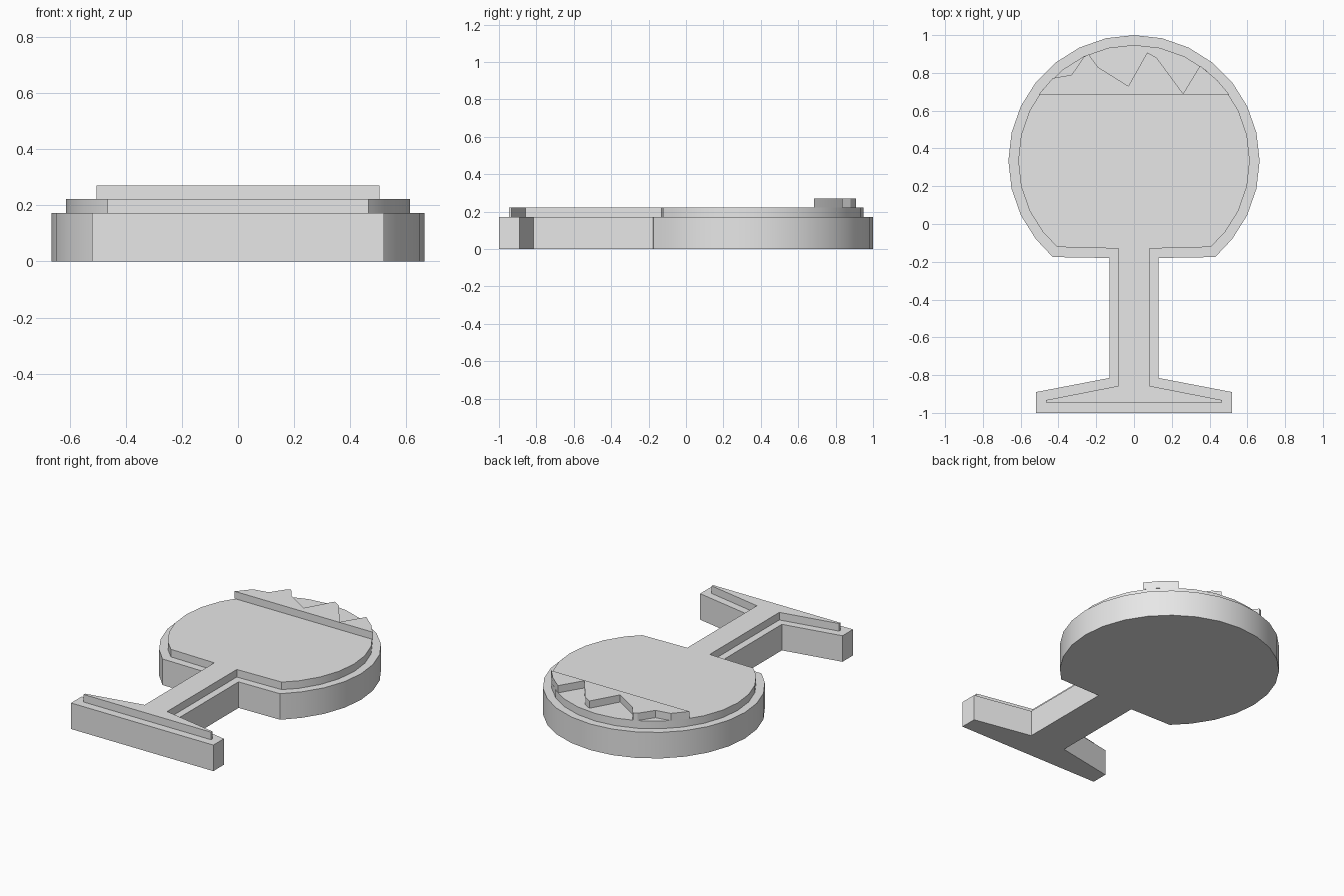
import bpy, bmesh
from math import sin, cos, pi

cube = bpy.data.objects.get("Cube")
if cube:
    bpy.data.objects.remove(cube, do_unlink=True)

CENTER_Y = 0.335
STEP = pi / 14          # the round head is a 28-sided circle

grey = bpy.data.materials.new("plain grey")
grey.use_nodes = True
grey.diffuse_color = (0.8, 0.8, 0.8, 1)
bsdf = next(n for n in grey.node_tree.nodes if n.type == "BSDF_PRINCIPLED")
bsdf.inputs["Base Color"].default_value = (0.8, 0.8, 0.8, 1)


def head_point(radius, step):
    """Point on the round head, counted in steps from the back."""
    return radius * sin(step * STEP), CENTER_Y + radius * cos(step * STEP)


def mirrored(half):
    """Close a right-hand outline that ends on the centre line."""
    return half + [(-x, y) for x, y in reversed(half[:-1])]


def slab(name, outline, bottom, top):
    """Extrude a flat outline between two heights."""
    bm = bmesh.new()
    face = bm.faces.new([bm.verts.new((x, y, bottom)) for x, y in outline])
    grown = bmesh.ops.extrude_face_region(bm, geom=[face], use_keep_orig=True)
    for v in grown["geom"]:
        if isinstance(v, bmesh.types.BMVert):
            v.co.z = top
    bmesh.ops.recalc_face_normals(bm, faces=bm.faces)
    mesh = bpy.data.meshes.new(name)
    bm.to_mesh(mesh)
    bm.free()
    mesh.materials.append(grey)
    obj = bpy.data.objects.new(name, mesh)
    bpy.context.collection.objects.link(obj)
    bpy.ops.object.select_all(action="DESELECT")
    obj.select_set(True)
    bpy.context.view_layer.objects.active = obj
    bpy.ops.object.shade_smooth_by_angle(angle=pi / 9)
    return obj


# Thick base: foot, stem and round head
base = [(0.52, -1), (0.52, -0.89), (0.13, -0.815), (0.13, -0.18), (0.43, -0.175)]
base += [head_point(0.665, s) for s in range(10, -1, -1)]
slab("base", mirrored(base), 0, 0.172)

# Thinner raised plate, inset from the base edge
plate = [(0.465, -0.946), (0.465, -0.932), (0.082, -0.857), (0.082, -0.13), (0.405, -0.122)]
plate += [head_point(0.613, s) for s in range(10, -1, -1)]
slab("raised_plate", mirrored(plate), 0.172, 0.222)

# Jagged crest across the back of the head
crest = [(-0.505, 0.685), (0.505, 0.685), (0.44, 0.762), (0.35, 0.838),
         (0.26, 0.69), (0.12, 0.88), (0.07, 0.908), (-0.03, 0.73),
         (-0.19, 0.83), (-0.24, 0.898), (-0.265, 0.885), (-0.33, 0.79),
         (-0.43, 0.772)]
slab("jagged_crest", crest, 0.222, 0.27)
